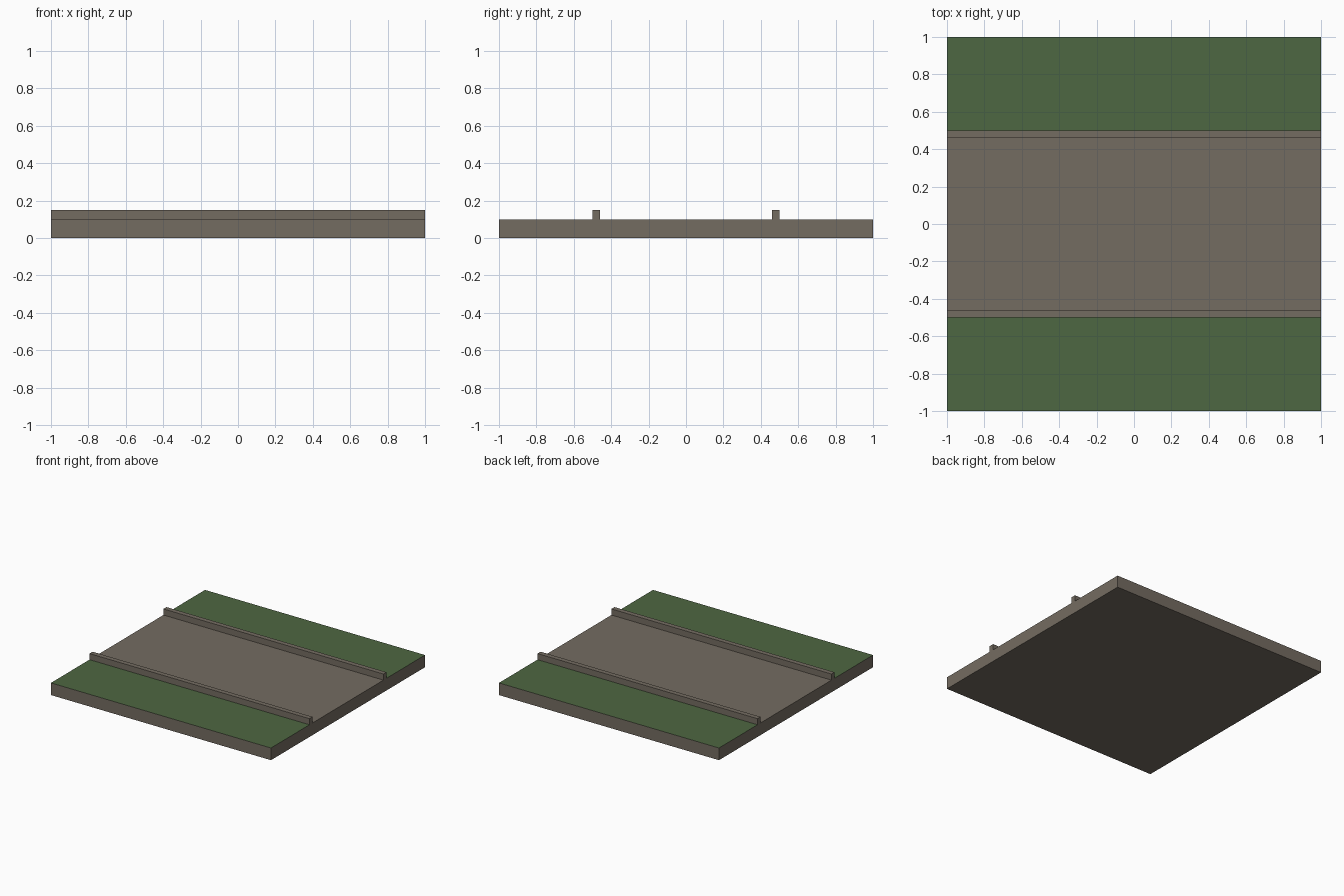
import bpy, bmesh

if "Cube" in bpy.data.objects:
    bpy.data.objects.remove(bpy.data.objects["Cube"])


def material(name, rgb):
    m = bpy.data.materials.new(name)
    m.diffuse_color = (*rgb, 1.0)
    m.use_nodes = True
    m.node_tree.nodes["Principled BSDF"].inputs["Base Color"].default_value = m.diffuse_color
    return m


stone = material("brown_stone", (0.175, 0.150, 0.120))
grass = material("green_grass", (0.076, 0.136, 0.054))

# Half cross-section (y, z) from the road centre out to the edge, then mirrored
half = [(0.46, 0.10), (0.46, 0.15), (0.50, 0.15), (0.50, 0.10), (1.0, 0.10), (1.0, 0.0)]
profile = half + [(-y, z) for y, z in reversed(half)]

# Road tile: slab with two raised kerbs, extruded along x
bm = bmesh.new()
end = bm.faces.new([bm.verts.new((-1, y, z)) for y, z in profile])
out = bmesh.ops.extrude_face_region(bm, geom=[end], use_keep_orig=True)
bmesh.ops.translate(bm, vec=(2, 0, 0),
                    verts=[g for g in out["geom"] if isinstance(g, bmesh.types.BMVert)])
bmesh.ops.recalc_face_normals(bm, faces=bm.faces)

# Grass on the upward faces outside the kerbs
for f in bm.faces:
    if f.normal.z > 0.9 and abs(f.calc_center_median().y) > 0.5:
        f.material_index = 1

mesh = bpy.data.meshes.new("road_tile")
bm.to_mesh(mesh)
bm.free()
mesh.materials.append(stone)
mesh.materials.append(grass)
bpy.context.collection.objects.link(bpy.data.objects.new("road_tile", mesh))
